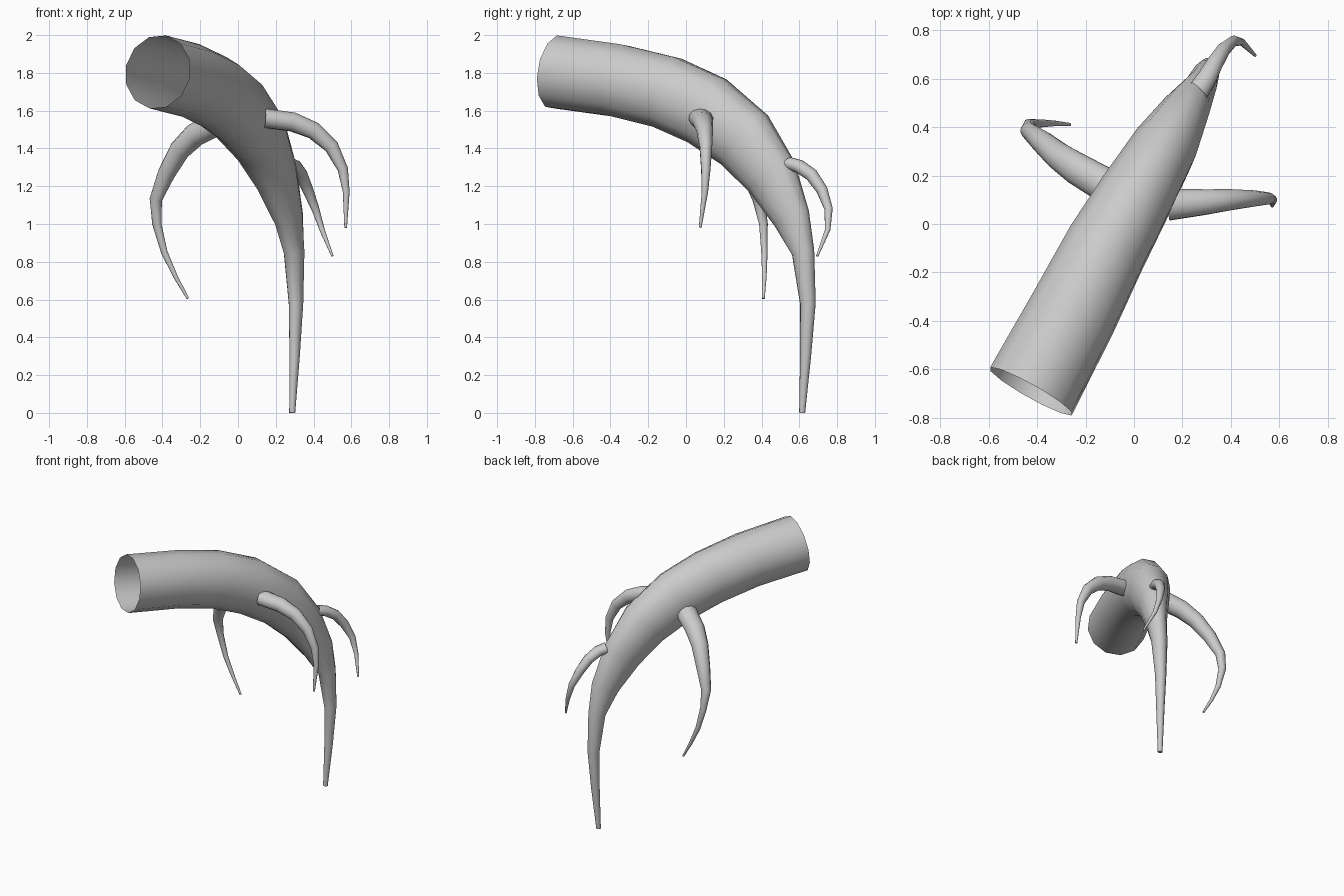
import bpy, math
from mathutils import Vector

SIDES = 12

cube = bpy.data.objects.get("Cube")
if cube:
    bpy.data.objects.remove(cube, do_unlink=True)

# One plain grey for everything
grey = bpy.data.materials.new("plain grey")
grey.use_nodes = True
colour = (0.6, 0.6, 0.6, 1)
grey.diffuse_color = colour
grey.node_tree.nodes["Principled BSDF"].inputs["Base Color"].default_value = colour


def tapered_tube(name, rings, start_dir):
    """Sweep oval rings (x, y, z, half width, half height); root open, tip capped."""
    pts = [Vector(r[:3]) for r in rings]
    last = len(pts) - 1
    verts, faces = [], []
    heading = pts[last // 2] - pts[0]
    side0 = Vector((heading.y, -heading.x, 0)).normalized()
    for i, p in enumerate(pts):
        before = (p - pts[max(i - 1, 0)]).normalized()
        after = (pts[min(i + 1, last)] - p).normalized()
        t = (before + after).normalized() if i else Vector(start_dir).normalized()
        side = (side0 - t * side0.dot(t)).normalized()
        up = side.cross(t)
        wide, high = rings[i][3:]
        for k in range(SIDES):
            a = math.tau * (k + 0.67) / SIDES
            verts.append(p + side * math.cos(a) * wide + up * math.sin(a) * high)
    for i in range(last):
        for k in range(SIDES):
            a, b = i * SIDES + k, i * SIDES + (k + 1) % SIDES
            faces.append((a, b, b + SIDES, a + SIDES))
    faces.append(tuple(range(last * SIDES, (last + 1) * SIDES)))
    mesh = bpy.data.meshes.new(name)
    mesh.from_pydata(verts, [], faces)
    mesh.materials.append(grey)
    obj = bpy.data.objects.new(name, mesh)
    bpy.context.collection.objects.link(obj)
    bpy.ops.object.select_all(action='DESELECT')
    obj.select_set(True)
    bpy.context.view_layer.objects.active = obj
    bpy.ops.object.shade_smooth_by_angle(angle=math.radians(50))


# Main curved stem, open at the thick end
tapered_tube("main_stem", [
    (-.425, -.69, 1.805, .198, .198), (-.25, -.365, 1.76, .188, .198),
    (-.115, -.10, 1.695, .176, .2), (.005, .11, 1.60, .16, .2),
    (.122, .31, 1.445, .138, .185), (.205, .455, 1.25, .1, .152),
    (.27, .56, 1.03, .066, .106), (.297, .62, .85, .054, .062),
    (.307, .645, .58, .038, .043), (.30, .633, .3, .027, .03),
    (.287, .615, 0, .016, .016)], (.49, .87, -.14))

# Long side branch
tapered_tube("right_branch", [
    (-.10, .15, 1.54, .075, .066), (-.23, .225, 1.47, .068, .062),
    (-.31, .28, 1.39, .058, .056), (-.38, .34, 1.265, .047, .047),
    (-.435, .385, 1.13, .034, .034), (-.43, .41, 1.0, .022, .026),
    (-.39, .415, .85, .017, .018), (-.33, .415, .72, .012, .012),
    (-.265, .41, .605, .007, .007)], (-.13, .075, -.05))

# Upper side branch
tapered_tube("left_branch", [
    (.14, .08, 1.56, .067, .052), (.29, .09, 1.54, .054, .052),
    (.40, .10, 1.495, .044, .047), (.495, .105, 1.41, .034, .039),
    (.555, .105, 1.29, .025, .028), (.573, .10, 1.17, .017, .018),
    (.57, .075, .98, .007, .007)], (1, .1, -.05))

# Small branch low on the back
tapered_tube("back_branch", [
    (.267, .55, 1.32, .046, .034), (.30, .60, 1.305, .041, .036),
    (.335, .665, 1.26, .035, .035), (.37, .72, 1.18, .029, .031),
    (.41, .755, 1.08, .021, .023), (.445, .75, .97, .014, .015),
    (.50, .695, .83, .006, .006)], (.7, .7, -.3))
